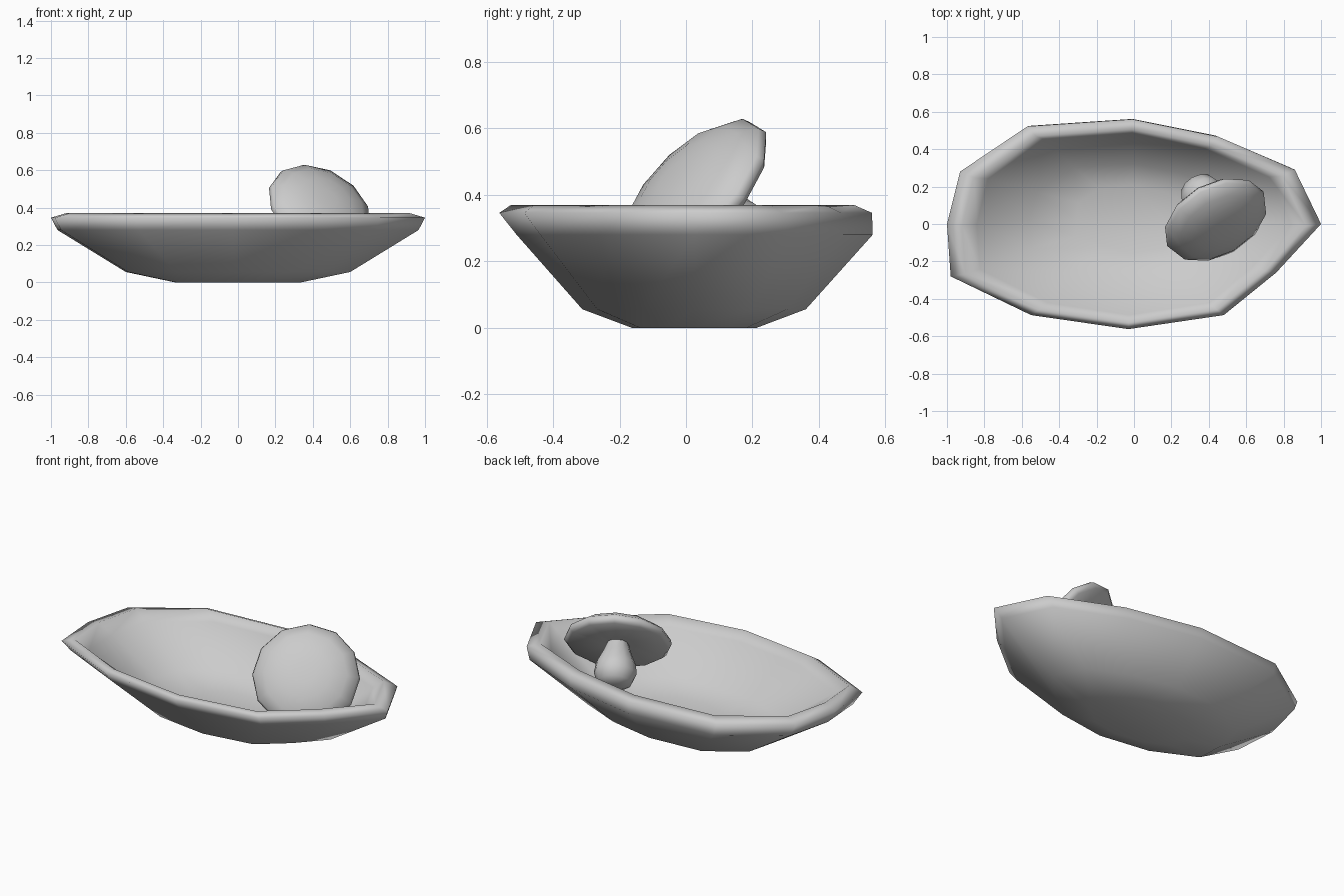
import bpy, math
from mathutils import Vector

if "Cube" in bpy.data.objects:
    bpy.data.objects.remove(bpy.data.objects["Cube"])


def loft(name, rings):
    """Skin a list of closed rings with quads and cap both ends."""
    n = len(rings[0])
    verts = [v for r in rings for v in r]
    faces = [(k * n + i, k * n + (i + 1) % n, (k + 1) * n + (i + 1) % n, (k + 1) * n + i)
             for k in range(len(rings) - 1) for i in range(n)]
    faces.append(tuple(reversed(range(n))))
    faces.append(tuple(range(len(verts) - n, len(verts))))
    me = bpy.data.meshes.new(name)
    me.from_pydata(verts, [], faces)
    ob = bpy.data.objects.new(name, me)
    bpy.context.collection.objects.link(ob)
    for p in me.polygons:
        p.use_smooth = True
    return ob


def lathe(name, profile, sides, centre, axis):
    """Revolve (radius, height) points around a tilted axis."""
    q = Vector(axis).to_track_quat('Z', 'Y')
    rings = []
    for r, h in profile:
        ring = []
        for i in range(sides):
            a = 2 * math.pi * i / sides
            ring.append(Vector(centre) + q @ Vector((r * math.cos(a), r * math.sin(a), h)))
        rings.append(ring)
    return loft(name, rings)


# Dish: irregular twelve-sided outline, scaled per level
outline = [(1.0, 0), (0.86, 0.29), (0.45, 0.467), (-0.01, 0.56), (-0.57, 0.522), (-0.93, 0.28),
           (-1.0, 0), (-0.98, -0.28), (-0.55, -0.487), (-0.03, -0.562), (0.48, -0.487), (0.76, -0.26)]
# x scale, y scale, y shift, z : outside from the base up, over the rim, down the inside
levels = [(0.335, 0.335, 0.025, 0), (0.6, 0.6, 0.025, 0.056), (0.965, 0.955, 0.027, 0.28),
          (1.0, 1.0, 0, 0.346), (0.92, 0.92, -0.01, 0.37), (0.84, 0.865, 0.0, 0.315),
          (0.56, 0.54, 0.02, 0.12), (0.32, 0.32, 0.025, 0.07)]
loft("dish", [[(x * sx, y * sy + dy, z) for x, y in outline] for sx, sy, dy, z in levels])

# Mushroom lying in the dish, tipped towards the front right
axis = (0.38, -0.675, 0.63)
centre = (0.435, 0.028, 0.39)

cap = lathe("mushroom_cap", [(0.09, -0.015), (0.275, -0.022), (0.296, 0.0), (0.288, 0.025),
                             (0.23, 0.065), (0.145, 0.093), (0.06, 0.103)], 12, centre, axis)
stem = lathe("mushroom_stem", [(0.05, -0.275), (0.095, -0.25), (0.117, -0.195), (0.111, -0.14),
                               (0.082, -0.075), (0.055, 0.0)], 12, centre, axis)

# Keep the cap lip crisp
for ob in (cap, stem):
    bpy.ops.object.select_all(action='DESELECT')
    ob.select_set(True)
    bpy.context.view_layer.objects.active = ob
    bpy.ops.object.shade_smooth_by_angle(angle=math.radians(60))
